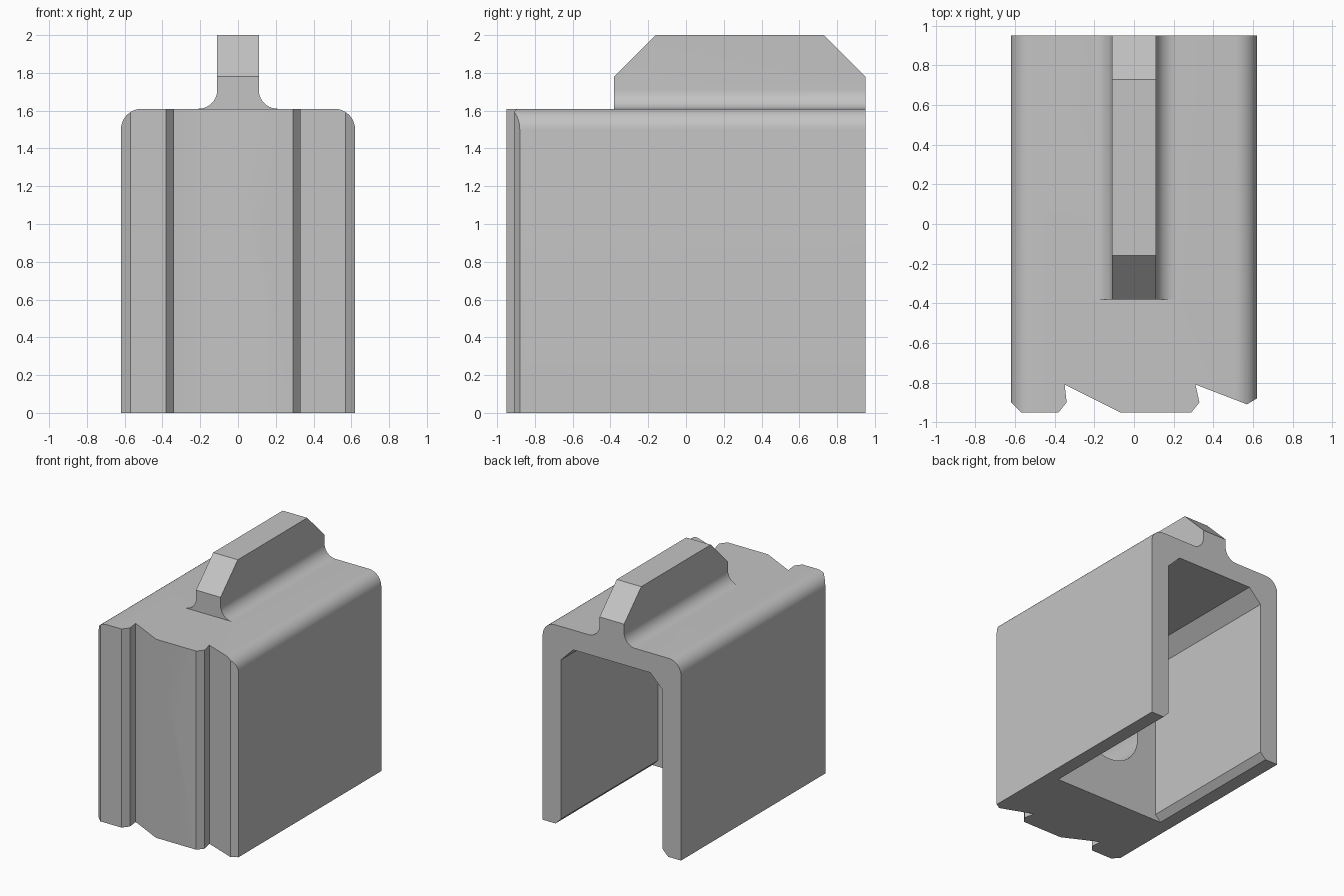
import bpy, bmesh, math

cube = bpy.data.objects.get("Cube")
if cube:
    bpy.data.objects.remove(cube, do_unlink=True)

grey = bpy.data.materials.new("plain grey")
grey.use_nodes = True
grey.diffuse_color = (0.55, 0.55, 0.55, 1)
grey.node_tree.nodes["Principled BSDF"].inputs["Base Color"].default_value = (0.55, 0.55, 0.55, 1)

PLACE = {"x": lambda a, b, d: (d, a, b),
         "y": lambda a, b, d: (a, d, b),
         "z": lambda a, b, d: (a, b, d)}


def prism(name, outline, axis, start, end):
    """Extrude a closed 2D outline along an axis."""
    bm = bmesh.new()
    base = bm.faces.new([bm.verts.new(PLACE[axis](a, b, start)) for a, b in outline])
    grown = bmesh.ops.extrude_face_region(bm, geom=[base])["geom"]
    shift = PLACE[axis](0, 0, end - start)
    bmesh.ops.translate(bm, vec=shift, verts=[v for v in grown if isinstance(v, bmesh.types.BMVert)])
    bmesh.ops.recalc_face_normals(bm, faces=bm.faces)
    mesh = bpy.data.meshes.new(name)
    bm.to_mesh(mesh)
    bm.free()
    mesh.materials.append(grey)
    obj = bpy.data.objects.new(name, mesh)
    bpy.context.collection.objects.link(obj)
    return obj


def arc(cx, cz, r, a0, a1, steps=10):
    angles = [math.radians(a0 + (a1 - a0) * i / steps) for i in range(steps + 1)]
    return [(cx + r * math.cos(a), cz + r * math.sin(a)) for a in angles]


def mirrored(half):
    """Complete an outline from its +x half, listed bottom to top."""
    return half + [(-x, z) for x, z in reversed(half)]


def combine(obj, tool, operation):
    tool.hide_render = True
    mod = obj.modifiers.new(operation.lower(), "BOOLEAN")
    mod.operation, mod.object, mod.solver = operation, tool, "EXACT"
    bpy.context.view_layer.objects.active = obj
    bpy.ops.object.modifier_apply(modifier=mod.name)
    bpy.data.objects.remove(tool, do_unlink=True)


def finish(obj):
    bpy.ops.object.select_all(action="DESELECT")
    obj.select_set(True)
    bpy.context.view_layer.objects.active = obj
    bpy.ops.object.shade_smooth_by_angle(angle=math.radians(30))


# Block with rounded top edges
R, W, H, L = 0.11, 0.62, 1.61, 0.95
body = prism("body", mirrored([(W, 0)] + arc(W - R, H - R, R, 0, 90)), "y", -L, L)

# Notched front, cut through the full height
plan = [(-0.62, -0.90), (-0.57, -0.95), (-0.38, -0.95), (-0.34, -0.90), (-0.35, -0.81),
        (-0.07, -0.95), (0.29, -0.95), (0.33, -0.90), (0.31, -0.81), (0.57, -0.91), (0.62, -0.88)]
plan = [(-0.8, -0.90)] + plan + [(0.8, -0.88), (0.8, 1.1), (-0.8, 1.1)]
combine(body, prism("front_shape", plan, "z", -0.1, 1.8), "INTERSECT")

# Cavity open at the back and below, with chamfered corners
hollow = mirrored([(0.555, -0.05), (0.455, 0.05), (0.455, 1.34), (0.345, 1.45)])
combine(body, prism("cavity", hollow, "y", -0.29, 1.1), "DIFFERENCE")

# Round blind hole in the inner front wall
combine(body, prism("hole", arc(0, 0.65, 0.28, 0, 360, 40)[:-1], "y", -0.74, -0.2), "DIFFERENCE")
finish(body)

# Top rib with flared foot and sloped ends
rib = prism("top_rib", mirrored(arc(0.21, H + 0.1, 0.1, 270, 180) + [(0.11, 2)]), "y", -0.38, L)
side = [(-0.38, 1.5), (-0.38, 1.78), (-0.06, 2.1), (0.63, 2.1), (L, 1.78), (L, 1.5)]
combine(rib, prism("rib_ends", side, "x", -0.4, 0.4), "INTERSECT")
finish(rib)
